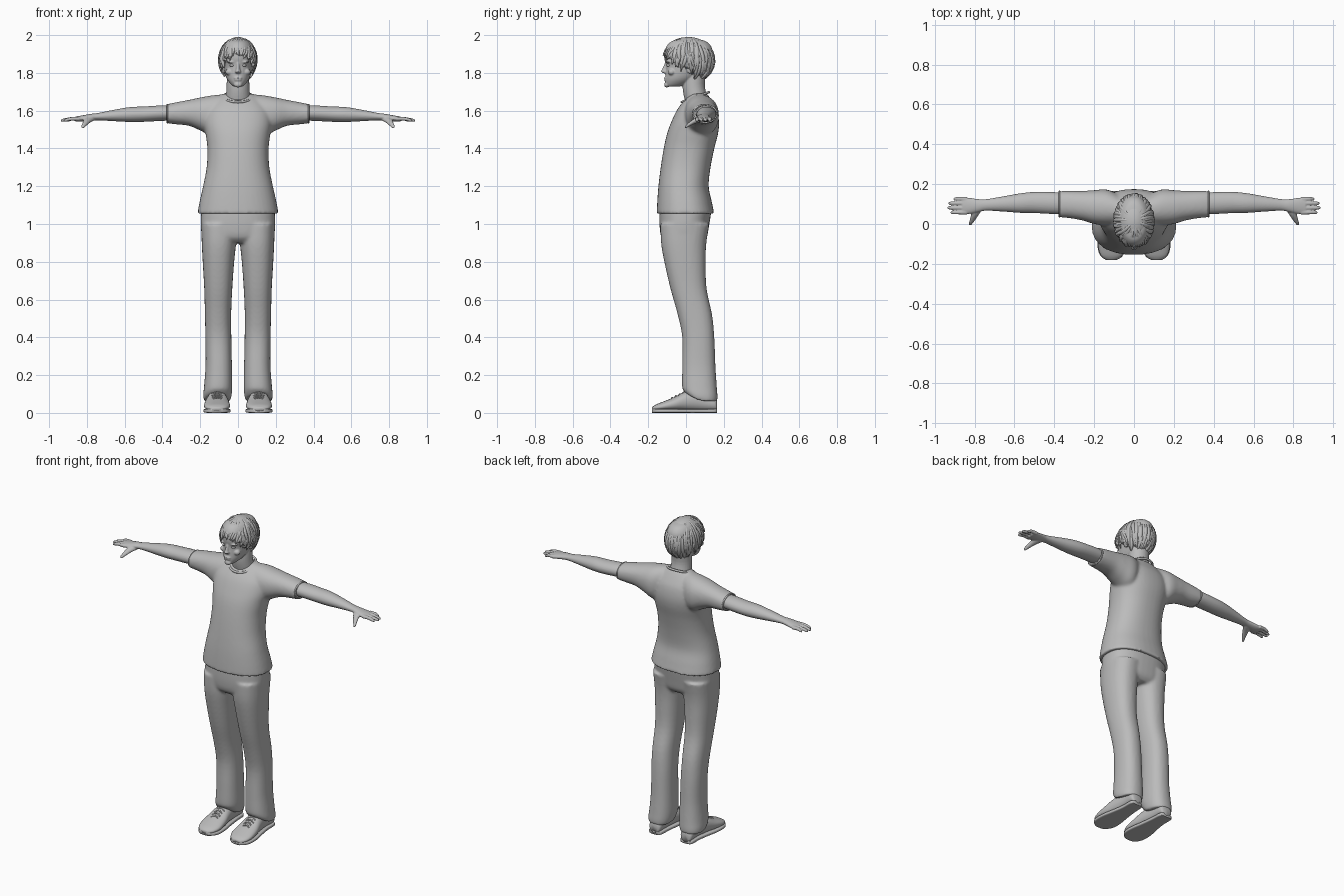
import bpy, bmesh, math, random
from mathutils import Vector, Matrix

random.seed(4)
if "Cube" in bpy.data.objects:
    bpy.data.objects.remove(bpy.data.objects["Cube"])

grey = bpy.data.materials.new("plain_grey")
grey.use_nodes = True
grey.diffuse_color = (.5, .5, .5, 1)
grey.node_tree.nodes["Principled BSDF"].inputs["Base Color"].default_value = (.5, .5, .5, 1)


def spline(rings, steps):
    """Catmull-Rom interpolation through rows of numbers."""
    out = []
    last = len(rings) - 1
    for i in range(last):
        a, b, c, d = (rings[min(max(j, 0), last)] for j in range(i - 1, i + 3))
        for k in range(steps):
            t = k / steps
            out.append([q + t / 2 * (r - p + t * (2*p - 5*q + 4*r - s + t * (3*(q - r) + s - p)))
                        for p, q, r, s in zip(a, b, c, d)])
    return out + [list(rings[-1])]


def loft(bm, axis, rings, power=2, sides=28, steps=4, flip=False):
    """Skin along an axis; each ring is (position, low u, high u, low v, high v)."""
    k = "xyz".index(axis)
    loops = []
    for s, u0, u1, v0, v1 in spline(rings, steps):
        loop = []
        for i in range(sides):
            a = math.tau * i / sides
            c, d = (math.copysign(abs(f(a)) ** (2 / power), f(a)) for f in (math.cos, math.sin))
            p = [(u0 + u1 + (u1 - u0) * c) / 2, (v0 + v1 + (v1 - v0) * d) / 2]
            p.insert(k, s)
            if flip:
                p[0] = -p[0]
            loop.append(bm.verts.new(p))
        loops.append(loop)
    for lo, hi in zip(loops, loops[1:]):
        for i in range(sides):
            j = (i + 1) % sides
            bm.faces.new((lo[i], lo[j], hi[j], hi[i]))
    bm.faces.new(loops[0])
    bm.faces.new(loops[-1])


def ball(bm, centre, radii, both=False):
    for side in ((1, -1) if both else (1,)):
        place = Matrix.Translation((centre[0] * side, *centre[1:])) @ Matrix.Diagonal((*radii, 1))
        bmesh.ops.create_uvsphere(bm, u_segments=20, v_segments=12, radius=1, matrix=place)


def finish(name, bm, voxel=0, relax=0, mirror=False):
    bmesh.ops.recalc_face_normals(bm, faces=bm.faces)
    for f in bm.faces:
        f.smooth = True
    mesh = bpy.data.meshes.new(name)
    bm.to_mesh(mesh)
    bm.free()
    mesh.materials.append(grey)
    ob = bpy.data.objects.new(name, mesh)
    bpy.context.collection.objects.link(ob)
    if voxel:
        m = ob.modifiers.new("fuse", "REMESH")
        m.mode, m.voxel_size, m.use_smooth_shade = "VOXEL", voxel, True
    if relax:
        m = ob.modifiers.new("relax", "SMOOTH")
        m.factor, m.iterations = .5, relax
    if mirror:
        ob.modifiers.new("other_side", "MIRROR")
    return ob


def strands(name, paths, depth):
    """Tapered tubes; each path is a list of (point, radius)."""
    cu = bpy.data.curves.new(name, "CURVE")
    cu.dimensions, cu.bevel_depth, cu.bevel_resolution, cu.use_fill_caps = "3D", depth, 1, True
    for path in paths:
        sp = cu.splines.new("POLY")
        sp.points.add(len(path) - 1)
        for p, (co, r) in zip(sp.points, path):
            p.co, p.radius = (*co, 1), r
    cu.materials.append(grey)
    ob = bpy.data.objects.new(name, cu)
    bpy.context.collection.objects.link(ob)
    return ob


# Shirt: trunk and both sleeves fused
bm = bmesh.new()
trunk = [(1.055, .215, -.155, .15), (1.12, .203, -.152, .136), (1.2, .185, -.146, .12),
         (1.3, .166, -.134, .13), (1.4, .162, -.118, .15), (1.48, .172, -.1, .17),
         (1.54, .18, -.078, .175), (1.6, .17, -.05, .165), (1.64, .14, -.022, .145),
         (1.675, .1, .01, .122), (1.69, .08, .03, .11)]
loft(bm, "z", [(z, -w, w, f, b) for z, w, f, b in trunk], 2.3, 40)
sleeve = [(.05, .0, .13, 1.5, 1.688), (.13, -.01, .172, 1.465, 1.682), (.2, .0, .17, 1.495, 1.67),
          (.26, .018, .166, 1.52, 1.657), (.33, .03, .166, 1.528, 1.644), (.377, .033, .166, 1.533, 1.634)]
for flip in (False, True):
    loft(bm, "x", sleeve, 2.2, flip=flip)
finish("shirt", bm, .008, 8)

# Ribbed bands: collar, sleeve ends and shirt hem
def band(name, points, depth, mirror=False):
    ob = strands(name, [[(p, 1) for p in points]], depth)
    ob.data.splines[0].use_cyclic_u = True
    if mirror:
        ob.modifiers.new("other_side", "MIRROR")


turn = [math.tau * i / 40 for i in range(40)]
band("collar", [(.078 * math.cos(a), .05 + .072 * math.sin(a), 1.672 + .026 * math.sin(a)) for a in turn], .007)
band("sleeve_hem", [(.374, .1 + .063 * math.cos(a), 1.584 + .047 * math.sin(a)) for a in turn], .005, True)

# Trousers: hips and both legs fused
bm = bmesh.new()
loft(bm, "z", [(.9, -.17, .17, -.1, .085), (.93, -.19, .19, -.13, .11),
               (.99, -.197, .197, -.14, .122), (1.07, -.195, .195, -.14, .135)], 2.4, 40)
leg = [(1, .005, .195, -.136, .124), (.9, .01, .192, -.132, .108), (.8, .02, .187, -.115, .104),
       (.66, .03, .179, -.083, .109), (.52, .036, .175, -.044, .138), (.4, .035, .173, -.02, .15),
       (.25, .032, .172, -.02, .156), (.14, .03, .18, -.021, .163), (.09, .034, .184, -.014, .167),
       (.06, .042, .18, -.002, .166)]
for flip in (False, True):
    loft(bm, "z", leg, 2.3, flip=flip)
for v in bm.verts:
    if v.co.z < .13:
        v.co.z += max(0, .07 - v.co.y) * .6 * (.13 - v.co.z) / .07
finish("trousers", bm, .008, 7)

# Arms with palm, fingers and thumb
bm = bmesh.new()
loft(bm, "x", [(.28, .05, .15, 1.55, 1.63), (.4, .05, .16, 1.546, 1.628), (.5, .055, .161, 1.541, 1.622),
               (.57, .056, .154, 1.54, 1.619), (.65, .062, .14, 1.544, 1.606), (.74, .067, .125, 1.549, 1.588),
               (.78, .06, .125, 1.547, 1.583), (.83, .05, .132, 1.542, 1.574), (.862, .05, .134, 1.543, 1.568)])
for y, tip in ((.058, .922), (.081, .937), (.104, .932), (.126, .907)):
    loft(bm, "x", [(x, y - r, y + r, z - r, z + r) for x, r, z in
                   ((.84, .011, 1.557), (.88, .01, 1.557), (tip - .01, .0085, 1.55), (tip, .004, 1.547))], sides=12)
loft(bm, "y", [(.09, .75, .81, 1.545, 1.575), (.05, .777, .818, 1.532, 1.562), (.02, .797, .825, 1.518, 1.541),
               (.003, .81, .83, 1.508, 1.526), (-.005, .816, .828, 1.505, 1.516)], sides=16)
finish("arm", bm, .004, 3, True)

# Head, neck, ears and facial relief
bm = bmesh.new()
loft(bm, "z", [(1.6, -.075, .075, .01, .13), (1.68, -.064, .064, -.012, .11),
               (1.74, -.06, .06, -.018, .1), (1.82, -.06, .06, -.01, .11)])
skull = [(1.727, .02, -.1, -.04), (1.738, .036, -.108, .0), (1.765, .057, -.11, .05), (1.8, .07, -.108, .1),
         (1.84, .077, -.106, .13), (1.88, .084, -.113, .14), (1.93, .081, -.108, .138), (1.965, .06, -.08, .11),
         (1.98, .03, -.03, .06)]
loft(bm, "z", [(z, -w, w, f, b) for z, w, f, b in skull], 2.1, 36)
loft(bm, "z", [(1.797, -.011, .011, -.116, -.09), (1.806, -.017, .017, -.132, -.09),
               (1.82, -.011, .011, -.126, -.09), (1.855, -.008, .008, -.111, -.09)], sides=16)
ball(bm, (0, -.102, 1.737), (.022, .014, .014))
ball(bm, (0, -.109, 1.773), (.022, .0075, .005))
ball(bm, (0, -.108, 1.763), (.02, .0075, .006))
ball(bm, (.034, -.093, 1.858), (.026, .015, .007), True)
ball(bm, (.045, -.076, 1.805), (.022, .02, .018), True)
ball(bm, (.078, .02, 1.825), (.009, .018, .03), True)
finish("head", bm, .004, 3)
bm = bmesh.new()
ball(bm, (.031, -.091, 1.84), (.013, .012, .008), True)
finish("eyes", bm)

# Hair: a trimmed cap plus loose locks flowing from the crown
crown = Vector((0, .015, 1.868))


def on_scalp(a, t, lift=0):
    return crown + Vector(((.099 + lift) * math.sin(t) * math.sin(a),
                           (.135 + lift) * math.sin(t) * math.cos(a), (.122 + lift) * math.cos(t)))


def hairline(a):
    back = (1 + math.cos(a)) / 2
    return 1.28 + 1.25 * back ** .75


bm = bmesh.new()
rows = [[bm.verts.new(on_scalp(a, hairline(a) * (.03 + .94 * k / 14))) for a in turn] for k in range(15)]
for lo, hi in zip(rows, rows[1:]):
    for i in range(len(turn)):
        j = (i + 1) % len(turn)
        bm.faces.new((lo[i], lo[j], hi[j], hi[i]))
bm.faces.new(rows[0])
cap = finish("hair_cap", bm)
thick = cap.modifiers.new("thickness", "SOLIDIFY")
thick.thickness, thick.offset = .012, -1

locks = []
for i in range(110):
    a = math.tau * i / 110
    start = random.uniform(.1, .75)
    end = hairline(a) * random.uniform(.92, 1.12)
    sway, flick = random.uniform(-.25, .25), random.uniform(-.004, .012)
    lock = []
    for k in range(9):
        s = k / 8
        p = on_scalp(a + sway * s * s, start * end * (1 - s) + end * s, flick * s ** 3 - .006)
        lock.append((p, max(.1, math.sin(math.pi * (.12 + .86 * s)) ** .7)))
    locks.append(lock)
strands("hair_locks", locks, .0125)

# Shoes: upper, sole and laces
shoe = [(.165, .085, .135, .06), (.15, .07, .15, .085), (.08, .065, .152, .12), (0, .055, .165, .113),
        (-.06, .045, .177, .084), (-.12, .043, .179, .06), (-.16, .06, .165, .044), (-.18, .088, .138, .03)]
bm = bmesh.new()
loft(bm, "y", [(y, a, b, .01, top) for y, a, b, top in shoe], 2.2)
finish("shoe_upper", bm, mirror=True)
bm = bmesh.new()
loft(bm, "y", [(y, a - .003, b + .003, 0, .022) for y, a, b, top in shoe], 5)
finish("shoe_sole", bm, mirror=True)
laces = []
for i in range(4):
    y, z = -.072 + .02 * i, .081 + .0095 * i
    for side in (-1, 1):
        laces.append([((.11 + side * .028 * s, y + .009 * s, z - .012 * s * s), 1) for s in (-1, -.5, 0, .5, 1)])
strands("laces", laces, .004).modifiers.new("other_side", "MIRROR")
